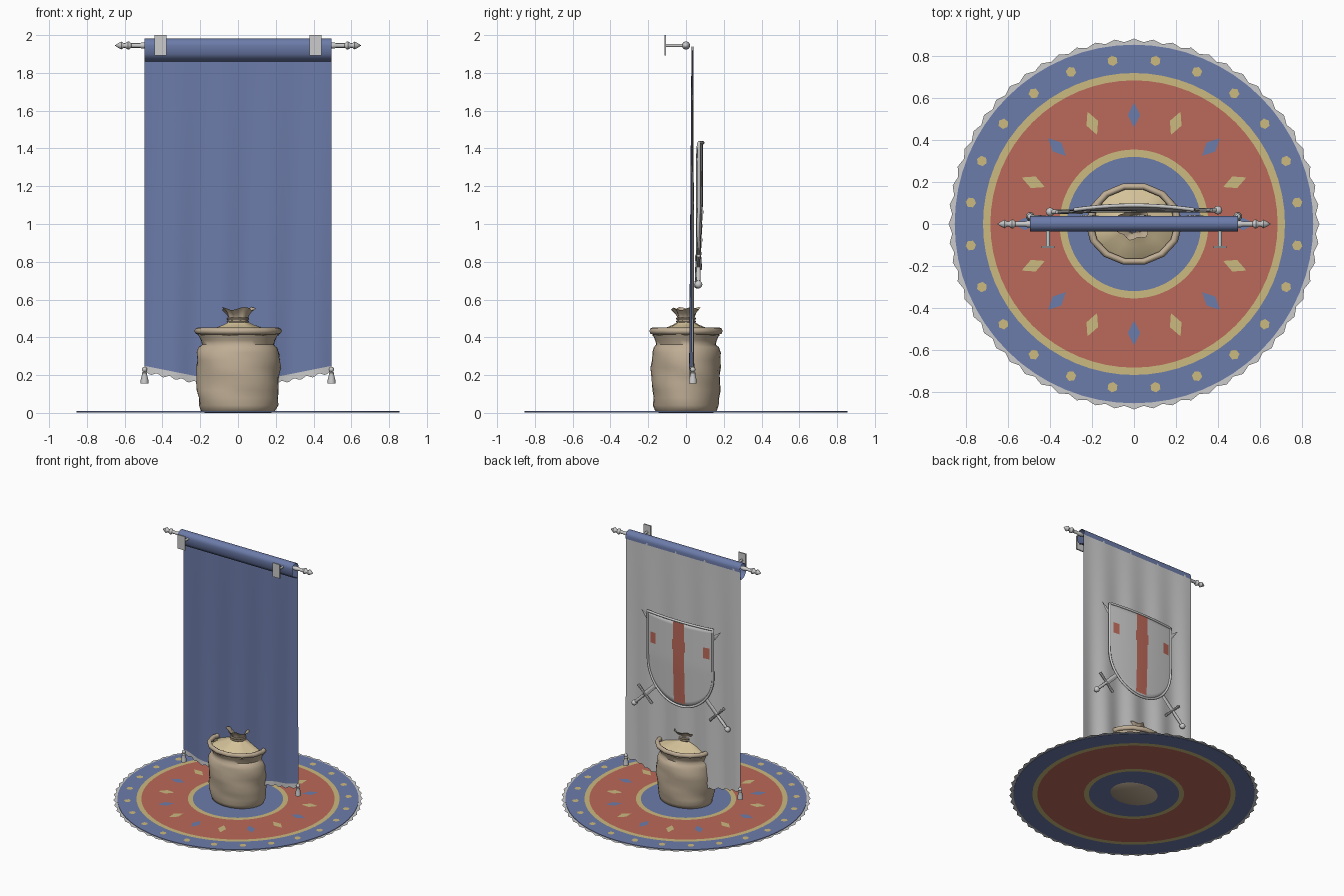
import bpy, bmesh
from math import sin, cos, pi, sqrt, radians
from mathutils import Matrix, Vector

if "Cube" in bpy.data.objects:
    bpy.data.objects.remove(bpy.data.objects["Cube"])


def material(name, rgb):
    m = bpy.data.materials.new(name)
    m.diffuse_color = (*rgb, 1)
    m.use_nodes = True
    m.node_tree.nodes["Principled BSDF"].inputs["Base Color"].default_value = m.diffuse_color
    return m


BLUE = material("blue_cloth", (.15, .20, .40))
RED = material("red_cloth", (.50, .14, .10))
GOLD = material("gold_cloth", (.60, .49, .21))
SACK = material("sack_cloth", (.52, .42, .30))
LINEN = material("sack_linen", (.66, .54, .32))


def surf(name, cols, mats=(), wrap=False, index=None, angle=40):
    """Skin a grid of points; index[j] picks the material of strip j."""
    n, m = len(cols), len(cols[0])
    verts = [p for c in cols for p in c]
    faces, ids = [], []
    for i in range(n if wrap else n - 1):
        k = (i + 1) % n
        for j in range(m - 1):
            faces.append((i * m + j, i * m + j + 1, k * m + j + 1, k * m + j))
            ids.append(index[j] if index else 0)
    me = bpy.data.meshes.new(name)
    me.from_pydata(verts, [], faces)
    for mat in mats:
        me.materials.append(mat)
    me.polygons.foreach_set("material_index", ids)
    bm = bmesh.new()
    bm.from_mesh(me)
    bmesh.ops.remove_doubles(bm, verts=bm.verts, dist=1e-5)
    bm.to_mesh(me)
    bm.free()
    me.shade_smooth()
    me.set_sharp_from_angle(angle=radians(angle))
    ob = bpy.data.objects.new(name, me)
    bpy.context.collection.objects.link(ob)
    return ob


def lathe(name, prof, n=16, mats=(), M=Matrix(), sy=1, wob=None, **kw):
    """Turn a (radius, height) profile about z, then place it with M."""
    cols = []
    for i in range(n):
        a = -2 * pi * i / n
        col = []
        for r, z in prof:
            dr, dz = wob(a, r, z) if wob else (0, 0)
            col.append(M @ Vector(((r + dr) * cos(a), (r + dr) * sin(a) * sy, z + dz)))
        cols.append(col)
    return surf(name, cols, mats, wrap=True, **kw)


def ring(R, r, z, k=8):
    return [(R + r * cos(2 * pi * i / k), z + r * sin(2 * pi * i / k)) for i in range(k + 1)]


def ball(r, z=0, k=8):
    return [(r * sin(pi * i / k), z - r * cos(pi * i / k)) for i in range(k + 1)]


def box(name, size, loc):
    bpy.ops.mesh.primitive_cube_add(size=1, location=loc)
    ob = bpy.context.object
    ob.name, ob.scale = name, size
    return ob


def flat(name, n, rx, ry, r, a, mat):
    """Small flat rug motif at polar position r, a."""
    c = Vector((r * cos(a), r * sin(a), .0105))
    R = Matrix.Rotation(a, 3, 'Z')
    pts = [c + R @ Vector((rx * cos(2 * pi * i / n), ry * sin(2 * pi * i / n), 0)) for i in range(n)]
    me = bpy.data.meshes.new(name)
    me.from_pydata(pts, [], [range(n)])
    me.materials.append(mat)
    bpy.context.collection.objects.link(bpy.data.objects.new(name, me))


# round rug: rings of colour on both faces, motifs on top, scalloped fringe
radii = [0, .32, .355, .685, .72, .855]
prof = [(r, .002) for r in radii] + [(r, .009) for r in reversed(radii)]
bands = [0, 1, 2, 1, 0]
lathe("rug", prof, 64, (BLUE, GOLD, RED), index=bands + [0] + bands[::-1])
lathe("rug_fringe", [(.85, .005), (.876, .005)], 240,
      wob=lambda a, r, z: (.008 * cos(60 * a) if r > .86 else 0, 0))
for i in range(24):
    flat("rug_dot", 6, .025, .025, .785, radians(7.5 + 15 * i), GOLD)
for i in range(16):
    flat("rug_diamond", 4, .06, .03, .52, i * pi / 8, GOLD if i % 2 else BLUE)

# sack body with soft wrinkles, flared collar, rolled rim
def wrinkle(a, r, z):
    if not .02 < z < .35:
        return 0, 0
    return .004 * sin(3 * a + 30 * z) + .003 * sin(60 * z + 2 * sin(2 * a)), 0


lathe("sack_body", [(0, 0), (.175, 0), (.197, .012), (.208, .04), (.212, .08), (.215, .12), (.218, .16),
                    (.22, .2), (.222, .24), (.221, .28), (.217, .32), (.205, .347), (.19, .362),
                    (.197, .385), (.21, .41), (.22, .432)], 32, (SACK,), sy=.83, wob=wrinkle, angle=60)
lathe("sack_rim", ring(.213, .018, .433), 14, (SACK,), sy=.86, angle=60)

# tied inner bag with ruffled top
lathe("sack_closed_top", [(.205, .41), (.17, .43), (.12, .451), (.08, .466), (.056, .478), (.048, .495)],
      28, (LINEN,), sy=.86, angle=60, wob=lambda a, r, z: (.05 * r * cos(7 * a), 0))
lathe("sack_ruffle", [(.048, .493), (.05, .508), (.062, .53), (.085, .552)], 28, (SACK,), sy=.86, angle=60,
      wob=lambda a, r, z: (.1 * r * cos(7 * a), .008 * sin(4 * a) if z > .52 else 0))
for z in (.484, .499):
    lathe("sack_tie", ring(.052, .007, z, 6), 20, (SACK,), sy=.9)

# banner: blue front, pale lining, pointed lower edge with fringe
def hem(x):
    return .25 - .2 * (.5 - abs(x))


def cloth(x, z):
    t = (1.95 - z) / 1.8
    return .034 - .004 * t + (.002 + .009 * t) * sin(8 * pi * x + .8 * t)


xs = [-.495 + .99 * i / 80 for i in range(81)]


def sheet(x, dy):
    return [(x, cloth(x, z) + dy, z) for z in (1.94 + (hem(x) - 1.94) * j / 20 for j in range(21))]


surf("banner_front", [sheet(x, -.003) for x in xs], (BLUE,))
surf("banner_lining", [sheet(x, .003) for x in reversed(xs)])
surf("banner_fringe", [[(x, cloth(x, hem(x)), hem(x) + .01),
                        (x, cloth(x, hem(x)), hem(x) - .034 - .007 * cos(x * 2 * pi / .066))] for x in xs])

# pole sleeve, open at both ends
arc = [(.002 + .037 * cos(a), 1.945 + .037 * sin(a)) for a in (pi * i / 12 for i in range(13))]
loop = [(.039, 1.925)] + arc + [(-.033, 1.90), (-.012, 1.872), (.024, 1.86)]
surf("banner_sleeve", [[(x, y, z) for y, z in loop] for x in (-.495, .495)], (BLUE,))

# pole with spear finials
end = [(.012, .48), (.016, .495), (.016, .51), (.012, .52), (.012, .565), (.021, .575), (.022, .583),
       (.012, .596), (.012, .604), (.021, .618), (.012, .634), (0, .652)]
lathe("pole", [(r, -z) for r, z in reversed(end)] + end, 12,
      M=Matrix.Translation((0, 0, 1.945)) @ Matrix.Rotation(pi / 2, 4, 'Y'))

for s in (-1, 1):
    # wall bracket
    box("bracket_plate", (.062, .01, .108), (s * .41, -.11, 1.946))
    lathe("bracket_arm", [(0, 0), (.009, 0), (.009, .11), (0, .11)], 10,
          M=Matrix.Translation((s * .41, 0, 1.945)) @ Matrix.Rotation(pi / 2, 4, 'X'))
    lathe("bracket_ring", ring(.016, .006, 0), 16,
          M=Matrix.Translation((s * .41, 0, 1.945)) @ Matrix.Rotation(pi / 2, 4, 'Y'))
    # corner tassel
    T = Matrix.Translation((s * .495, .036, 0))
    lathe("tassel_head", ball(.014, .23), 12, M=T)
    lathe("tassel_skirt", [(0, .155), (.021, .155), (.02, .175), (.013, .205), (.014, .212), (0, .222)], 12, M=T)

# shield with convex face
def bulge(x, z):
    return .089 - .25 * x * x - .012 * max(0, 1.1 - z) / .33


def low(u):
    return 1.06 - .295 * sqrt(max(0, 1 - u * u))


us = [sin(pi * (.5 - i / 32)) for i in range(33)]
cols = []
for u in us:
    zs = [1.43 + (low(u) - 1.43) * j / 16 for j in range(17)]
    cols.append([(.282 * u, bulge(.282 * u, z), z) for z in zs])
shield = surf("shield", cols)
mod = shield.modifiers.new("thickness", 'SOLIDIFY')
mod.thickness, mod.offset = .01, -1

# shield rim
path = [c[-1] for c in cols] + cols[-1][-2:0:-1] + [c[0] for c in reversed(cols)] + cols[0][1:-1]
cu = bpy.data.curves.new("shield_rim", 'CURVE')
cu.dimensions, cu.bevel_depth, cu.bevel_resolution = '3D', .009, 2
sp = cu.splines.new('POLY')
sp.points.add(len(path) - 1)
for p, co in zip(sp.points, path):
    p.co = (*co, 1)
sp.use_cyclic_u = True
bpy.context.collection.objects.link(bpy.data.objects.new("shield_rim", cu))


# red cross on the shield: upright plus the visible ends of the bar
def patch(name, x0, x1, z0, z1):
    pts = []
    for i in range(5):
        x = x1 + (x0 - x1) * i / 4
        pts.append([(x, bulge(x, z) + .004, z) for z in (z1 + (z0 - z1) * j / 10 for j in range(11))])
    surf(name, pts, (RED,))


patch("cross_upright", -.048, .048, .79, 1.42)
patch("cross_middle", -.058, .058, 1.2, 1.28)
for s in (-1, 1):
    patch("cross_end", s * .23 - .025, s * .23 + .025, 1.195, 1.28)

# crossed swords behind the shield, pommels down
for s in (-1, 1):
    M = Matrix.Translation((s * .40, .066 if s > 0 else .058, .68)) @ Matrix.Rotation(-s * radians(45), 4, 'Y')
    lathe("sword_pommel", ball(.021), 12, M=M)
    lathe("sword_grip", [(.01, .01), (.012, .06), (.01, .125)], 10, M=M)
    lathe("sword_guard", [(0, -.085), (.01, -.085), (.008, 0), (.01, .085), (0, .085)], 8,
          M=M @ Matrix.Translation((0, 0, .13)) @ Matrix.Rotation(pi / 2, 4, 'Y'))
    lathe("sword_blade", [(0, .125), (.018, .13), (.015, .98), (0, 1.06)], 4, M=M, sy=.25, angle=10)
